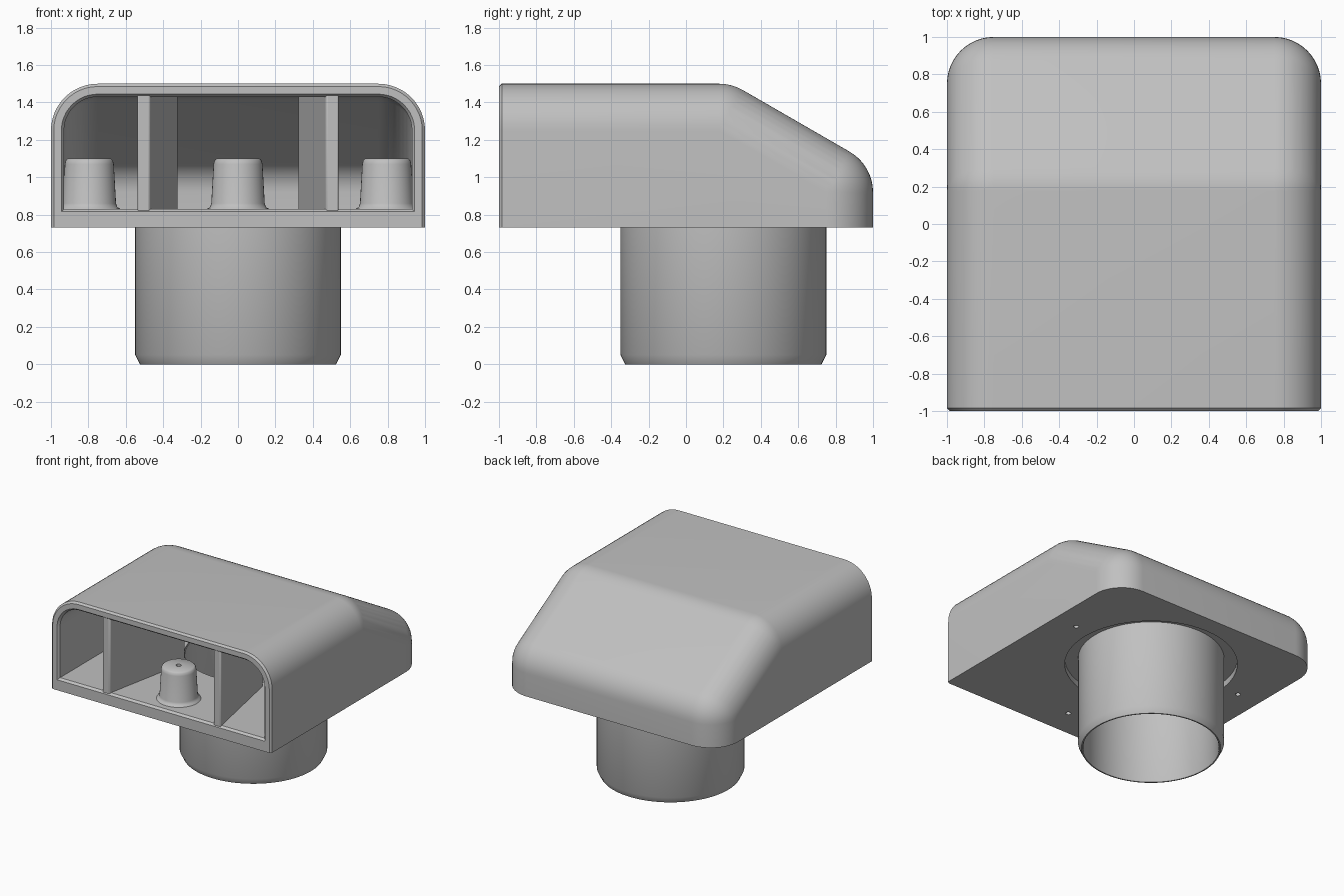
import bpy, bmesh
from math import sin, cos, pi, radians

cube = bpy.data.objects.get("Cube")
if cube:
    bpy.data.objects.remove(cube, do_unlink=True)

grey = bpy.data.materials.new("light_grey_plastic")
grey.use_nodes = True
COLOUR = (0.53, 0.53, 0.53, 1)
grey.diffuse_color = COLOUR
grey.node_tree.nodes["Principled BSDF"].inputs["Base Color"].default_value = COLOUR

BOTTOM, FLOOR, TUBE_Y = 0.73, 0.83, 0.2
SIDE, TOP = 0.75, 1.25              # centres of the large edge rounding
BENDS = ((0.178, 1.25), (0.75, 0.92))   # y, z centres where the roof bends


def make_object(name, bm):
    bmesh.ops.recalc_face_normals(bm, faces=bm.faces)
    mesh = bpy.data.meshes.new(name)
    bm.to_mesh(mesh)
    bm.free()
    obj = bpy.data.objects.new(name, mesh)
    bpy.context.collection.objects.link(obj)
    mesh.materials.append(grey)
    return obj


def activate(obj):
    bpy.ops.object.select_all(action='DESELECT')
    obj.select_set(True)
    bpy.context.view_layer.objects.active = obj


def smooth(obj, angle=32):
    activate(obj)
    bpy.ops.object.shade_smooth_by_angle(angle=radians(angle))


def hull(name, points):
    bm = bmesh.new()
    for p in points:
        bm.verts.new(p)
    res = bmesh.ops.convex_hull(bm, input=bm.verts)
    junk = {v for v in res["geom_interior"] + res["geom_unused"]
            if isinstance(v, bmesh.types.BMVert)}
    bmesh.ops.delete(bm, geom=list(junk), context='VERTS')
    bmesh.ops.dissolve_limit(bm, angle_limit=radians(0.5),
                             verts=bm.verts, edges=bm.edges)
    return make_object(name, bm)


def arch(y, r, floor):
    """Arch-shaped cross-section of the hood."""
    pts = []
    for s in (-1, 1):
        pts.append((s * (SIDE + r), y, floor))
        for i in range(13):
            a = i * pi / 24
            pts.append((s * (SIDE + r * cos(a)), y, TOP + r * sin(a)))
    return pts


def hood_rear(r, floor):
    """Rounded bends and rear corners."""
    pts = []
    for s in (-1, 1):
        for k in range(48):
            a = k * pi / 24
            c, d = r * cos(a), r * sin(a)
            pts.append((s * SIDE + c, SIDE + d, floor))
            for y, z in BENDS:
                for j in range(12):
                    e = j * pi / 24
                    pts.append((s * SIDE + c * cos(e), y + d * cos(e), z + r * sin(e)))
        for y, z in BENDS:
            pts.append((s * SIDE, y, z + r))
    return pts


def lathe(name, profile, x, y, steps=64):
    """Spin a closed radius/height loop around a vertical axis."""
    bm = bmesh.new()
    rings = [[bm.verts.new((x + r * cos(2 * pi * i / steps),
                            y + r * sin(2 * pi * i / steps), z))
              for r, z in profile] for i in range(steps)]
    n = len(profile)
    for i in range(steps):
        a, b = rings[i], rings[(i + 1) % steps]
        for j in range(n):
            k = (j + 1) % n
            bm.faces.new((a[j], b[j], b[k], a[k]))
    return make_object(name, bm)


def cylinder(name, r, z0, z1, x, y, steps=64):
    ring = [(x + r * cos(2 * pi * i / steps), y + r * sin(2 * pi * i / steps))
            for i in range(steps)]
    return hull(name, [(px, py, z) for px, py in ring for z in (z0, z1)])


def cut(obj, cutter):
    cutter.hide_render = True
    mod = obj.modifiers.new("cut", 'BOOLEAN')
    mod.operation, mod.solver, mod.object = 'DIFFERENCE', 'EXACT', cutter
    activate(obj)
    bpy.ops.object.modifier_apply(modifier=mod.name)
    bpy.data.objects.remove(cutter, do_unlink=True)


# Hood: rounded outer form, hollowed from the front
hood = hull("hood_shell", arch(-1, 0.235, BOTTOM) + arch(-0.985, 0.25, BOTTOM)
            + hood_rear(0.25, BOTTOM))
cut(hood, hull("cavity_cutter", arch(-1.1, 0.18, FLOOR) + hood_rear(0.18, FLOOR)))
cut(hood, hull("mouth_flare_cutter", arch(-0.98, 0.179, FLOOR + 0.001)
               + arch(-1.02, 0.21, FLOOR - 0.03)))

# Floor: duct opening, shallow recess around the tube, screw holes
POSTS = (("front_post", 0, -0.77), ("left_post", 0.795, 0.27),
         ("right_post", -0.795, 0.27))
cut(hood, cylinder("duct_cutter", 0.515, 0.6, 0.9, 0, TUBE_Y))
cut(hood, cylinder("recess_cutter", 0.65, 0.6, 0.78, 0, TUBE_Y))
for name, x, y in POSTS:
    cut(hood, cylinder("screw_cutter", 0.02, 0.6, 0.9, x, y, 16))
smooth(hood)

# Tube below the hood, chamfered at its lower lip
tube = lathe("outlet_tube", [(0.515, 0), (0.525, 0), (0.55, 0.05), (0.55, 0.8),
                             (0.51, 0.82), (0.51, 0.01)], 0, TUBE_Y, 96)
smooth(tube)

# Screw posts: tapered, with a rounded rim and a flared foot
for name, x, y in POSTS:
    post = lathe(name, [(0.02, 0.82), (0.17, 0.82), (0.165, 0.832), (0.15, 0.84),
                        (0.143, 0.86), (0.131, 1.07), (0.126, 1.09),
                        (0.115, 1.1), (0.02, 1.1)], x, y, 40)
    smooth(post, 50)

# Guide ribs running inward from the mouth to the duct opening
for side, s in (("left", 1), ("right", -1)):
    plan = ((0.47, -0.992), (0.54, -0.992), (0.39, -0.23), (0.32, -0.23))
    rib = hull(side + "_guide_rib", [(s * x, y, z) for x, y in plan
                                     for z in (0.8, 1.45)])
    bevel = rib.modifiers.new("soft_edges", 'BEVEL')
    bevel.width, bevel.segments = 0.012, 3
    smooth(rib, 40)
